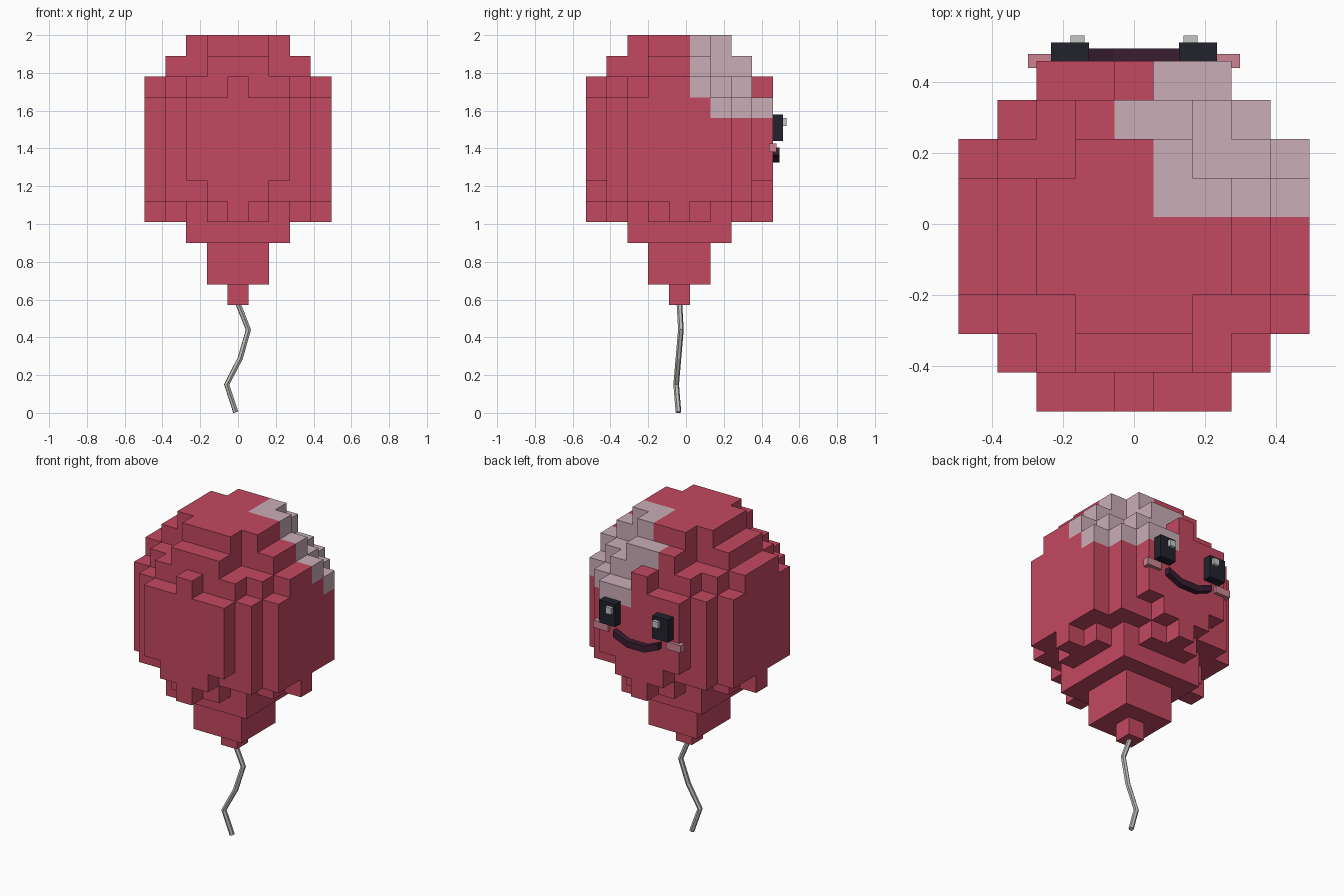
import bpy, bmesh
from mathutils import Vector

if "Cube" in bpy.data.objects:
    bpy.data.objects.remove(bpy.data.objects["Cube"])

V = 0.11                       # block size
CY, Z0 = -0.035, 0.57          # balloon axis and neck height


def srgb(r, g, b):
    def lin(c):
        c /= 255
        return c / 12.92 if c <= 0.04045 else ((c + 0.055) / 1.055) ** 2.4
    return (lin(r), lin(g), lin(b), 1)


def material(name, rgb):
    m = bpy.data.materials.new(name)
    m.diffuse_color = srgb(*rgb)
    m.use_nodes = True
    m.node_tree.nodes["Principled BSDF"].inputs["Base Color"].default_value = m.diffuse_color
    return m


RED = material("balloon_red", (195, 72, 96))
SHINE = material("shine_pink", (202, 174, 183))
DARK = material("eye_black", (34, 34, 45))
GLINT = material("eye_glint", (196, 198, 196))
BLUSH = material("blush_pink", (204, 132, 146))
MOUTH = material("mouth_plum", (58, 30, 50))
STRING = material("string_grey", (192, 189, 186))


def add_object(name, bm, *mats):
    bmesh.ops.recalc_face_normals(bm, faces=bm.faces[:])
    me = bpy.data.meshes.new(name)
    bm.to_mesh(me)
    bm.free()
    for m in mats:
        me.materials.append(m)
    ob = bpy.data.objects.new(name, me)
    bpy.context.collection.objects.link(ob)
    return ob


def box(name, lo, hi, mat):
    bm = bmesh.new()
    bmesh.ops.create_cube(bm, size=1)
    for v in bm.verts:
        v.co = [(a + b) / 2 + c * (b - a) for a, b, c in zip(lo, hi, v.co)]
    return add_object(name, bm, mat)


# Balloon body: each layer lists the half width of its rows, from the middle row out
MID = [4, 4, 4, 3, 2]
LAYERS = [[0], [1, 1], [1, 1], [2, 2, 2], [4, 3, 2, 1, 0], [4, 4, 4, 3, 1],
          MID, MID, MID, MID, [4, 4, 3, 2, 0], [3, 3, 1, 1], [2, 2, 1]]
cells = {(i, j, k)
         for k, rows in enumerate(LAYERS)
         for j in range(1 - len(rows), len(rows))
         for i in range(-rows[abs(j)], rows[abs(j)] + 1)}


def is_shine(i, j, k):
    if k == 11 and j == 3 and i >= 0:
        return True
    return i >= 1 and ((k >= 10 and j >= 1) or (k == 9 and j >= 2))


bm = bmesh.new()
corners = {}


def corner(p):
    if p not in corners:
        corners[p] = bm.verts.new(((p[0] - 0.5) * V, (p[1] - 0.5) * V + CY, Z0 + p[2] * V))
    return corners[p]


for cell in sorted(cells):
    for axis in range(3):
        for side in (0, 1):
            near = list(cell)
            near[axis] += 2 * side - 1
            if tuple(near) in cells:
                continue
            u, w = (axis + 1) % 3, (axis + 2) % 3
            quad = []
            for du, dw in ((0, 0), (1, 0), (1, 1), (0, 1)):
                p = list(cell)
                p[axis] += side
                p[u] += du
                p[w] += dw
                quad.append(corner(tuple(p)))
            if side == 0:
                quad.reverse()
            f = bm.faces.new(quad)
            f.material_index = int(is_shine(*cell))
add_object("balloon", bm, RED, SHINE)

# Face on the back side: eyes, glints and cheeks in mirrored pairs
for s, side in ((1, "right"), (-1, "left")):
    def pair(name, x0, x1, y0, y1, z0, z1, mat):
        a, b = sorted((s * x0, s * x1))
        box(f"{side}_{name}", (a, y0, z0), (b, y1, z1), mat)
    pair("eye", 0.127, 0.235, 0.455, 0.513, 1.44, 1.58, DARK)
    pair("eye_glint", 0.14, 0.18, 0.51, 0.533, 1.52, 1.56, GLINT)
    pair("cheek", 0.20, 0.30, 0.44, 0.48, 1.38, 1.425, BLUSH)

# Smile: a bent bar
bm = bmesh.new()
rings = []
for x, z in ((-0.155, 1.385), (-0.06, 1.345), (0.06, 1.345), (0.155, 1.385)):
    rings.append([bm.verts.new((x, y, z + dz))
                  for y, dz in ((0.455, -0.02), (0.495, -0.02), (0.495, 0.02), (0.455, 0.02))])
for a, b in zip(rings, rings[1:]):
    for n in range(4):
        bm.faces.new((a[n], a[(n + 1) % 4], b[(n + 1) % 4], b[n]))
bm.faces.new(rings[0])
bm.faces.new(rings[-1])
add_object("smile", bm, MOUTH)

# String: a faceted tube along a kinked path
path = [(0.0, -0.035, 0.58), (0.055, -0.027, 0.44), (0.012, -0.04, 0.29),
        (-0.06, -0.052, 0.15), (-0.012, -0.04, 0.004)]
cu = bpy.data.curves.new("string", 'CURVE')
cu.dimensions = '3D'
cu.bevel_depth = 0.015
cu.bevel_resolution = 1
cu.use_fill_caps = True
sp = cu.splines.new('POLY')
sp.points.add(len(path) - 1)
for pt, co in zip(sp.points, path):
    pt.co = (*co, 1)
sp.use_smooth = False
cu.materials.append(STRING)
bpy.context.collection.objects.link(bpy.data.objects.new("string", cu))
